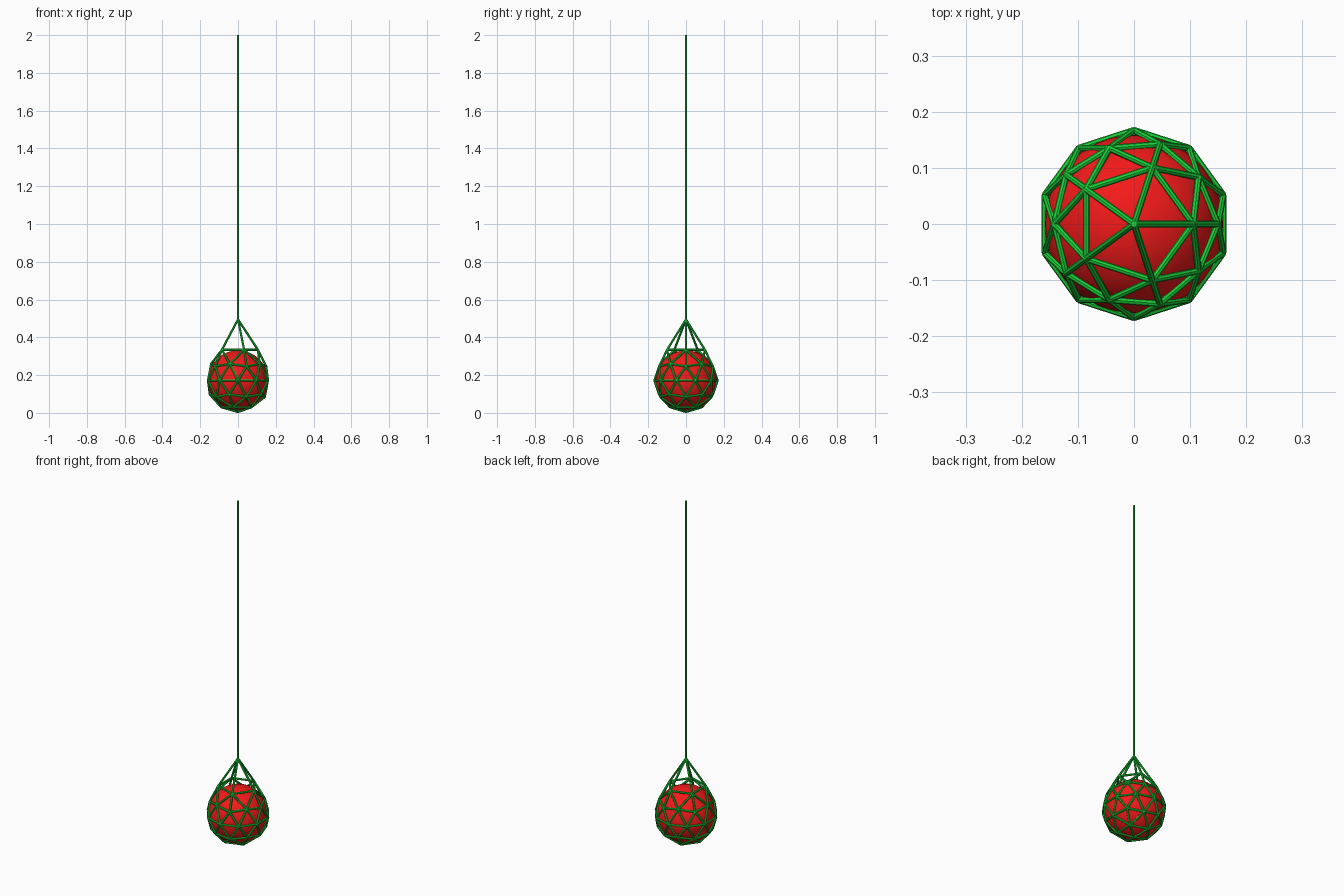
import bpy, bmesh
from mathutils import Vector

if "Cube" in bpy.data.objects:
    bpy.data.objects.remove(bpy.data.objects["Cube"])

CENTRE = Vector((0, 0, 0.172))
NET_R, BALL_R, CORD_R = 0.167, 0.159, 0.006


def material(name, colour):
    m = bpy.data.materials.new(name)
    m.diffuse_color = colour
    m.use_nodes = True
    m.node_tree.nodes["Principled BSDF"].inputs["Base Color"].default_value = m.diffuse_color
    return m


red = material("red", (0.9, 0.01, 0.01, 1))
green = material("green", (0.01, 0.65, 0.04, 1))


def cords(name, segments):
    # round cords of equal thickness along straight segments
    curve = bpy.data.curves.new(name, 'CURVE')
    curve.dimensions = '3D'
    curve.bevel_depth = CORD_R
    curve.bevel_resolution = 2
    curve.use_fill_caps = True
    for a, b in segments:
        s = curve.splines.new('POLY')
        s.points.add(1)
        s.points[0].co = (*a, 1)
        s.points[1].co = (*b, 1)
    curve.materials.append(green)
    obj = bpy.data.objects.new(name, curve)
    bpy.context.collection.objects.link(obj)
    bpy.ops.object.select_all(action='DESELECT')
    obj.select_set(True)
    bpy.context.view_layer.objects.active = obj
    bpy.ops.object.convert(target='MESH')
    bpy.ops.object.shade_smooth_by_angle()


# ball
bpy.ops.mesh.primitive_uv_sphere_add(segments=48, ring_count=24, radius=BALL_R, location=CENTRE)
ball = bpy.context.object
ball.name = "ball"
ball.data.materials.append(red)
bpy.ops.object.shade_smooth()

# net: icosphere edges, gathered upwards at the top
bm = bmesh.new()
bmesh.ops.create_icosphere(bm, subdivisions=2, radius=NET_R)
for v in bm.verts:
    h = v.co.z / NET_R
    v.co += CENTRE
    if h > 0.98:
        v.co = (0, 0, 0.495)
    elif h > 0.8:
        v.co.x *= 1.2
        v.co.y *= 1.2
        v.co.z = 0.334
segments = [(e.verts[0].co.copy(), e.verts[1].co.copy()) for e in bm.edges]
bm.free()
cords("net", segments)

# hanging rope
cords("rope", [((0, 0, 0.49), (0, 0, 2.0))])
